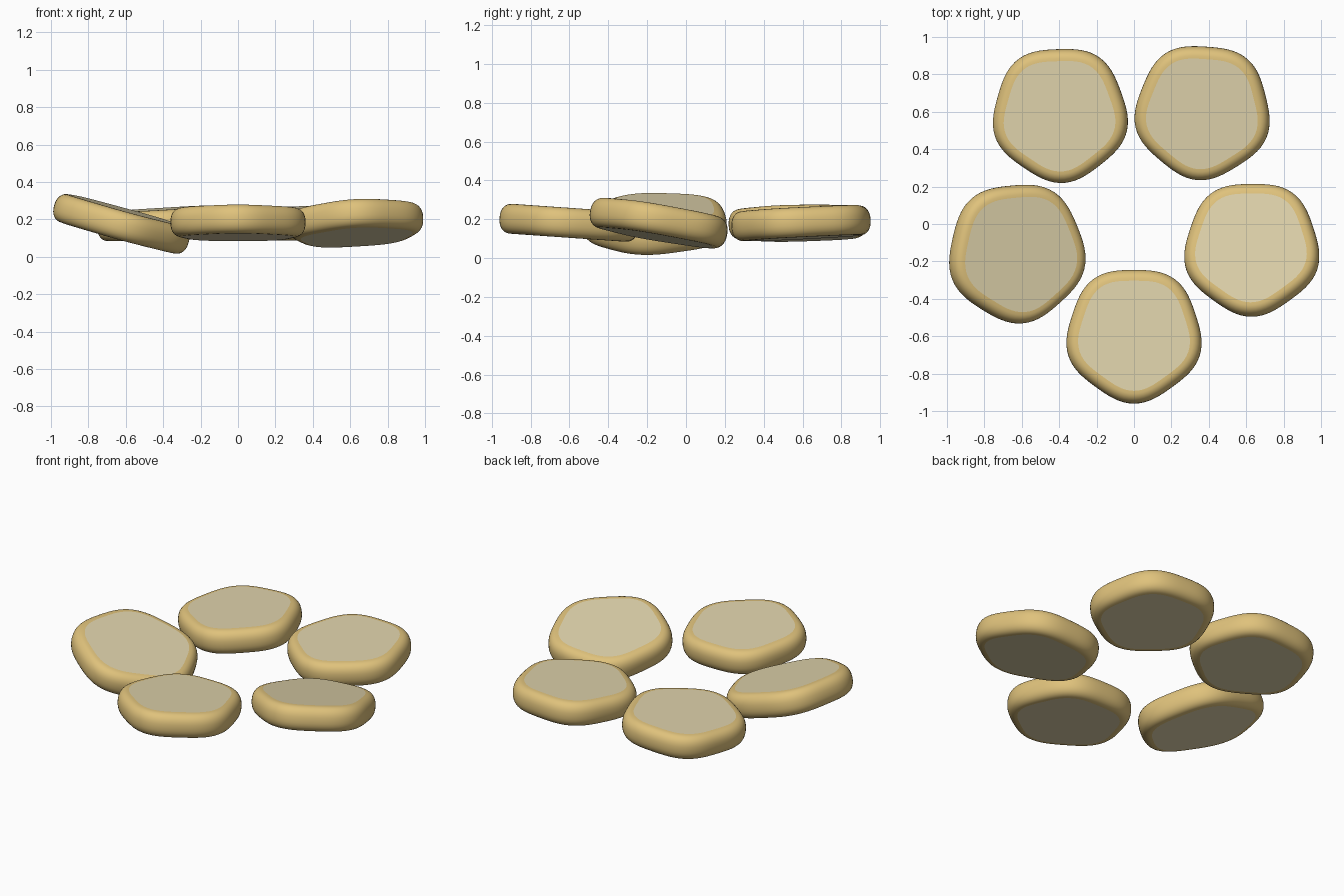
import bpy, bmesh, math
from mathutils import Vector

if "Cube" in bpy.data.objects:
    bpy.data.objects.remove(bpy.data.objects["Cube"])


def material(name, rgb):
    m = bpy.data.materials.new(name)
    m.diffuse_color = (*rgb, 1.0)
    m.use_nodes = True
    m.node_tree.nodes["Principled BSDF"].inputs["Base Color"].default_value = m.diffuse_color
    return m


RIM = material("golden_tan_rim", (0.74, 0.54, 0.20))
CAP = material("pale_beige_face", (0.74, 0.65, 0.41))

SEG, STEPS = 80, 16
HALF_H, INSET, POWER = 0.077, 0.063, 2.3


def spow(v, p):
    return math.copysign(abs(v) ** p, v)


def stone(name, centre, apex, slope, radius=0.358):
    """Rounded pentagon disc with a bulging rim, tilted by its x and y slope."""
    bm = bmesh.new()
    rings = []
    for j in range(STEPS + 1):
        a = -math.pi / 2 + math.pi * j / STEPS
        out = INSET * spow(max(math.cos(a), 0.0), 2 / POWER)
        z = HALF_H * spow(math.sin(a), 2 / POWER)
        ring = []
        for i in range(SEG):
            t = 2 * math.pi * i / SEG
            r = radius - INSET + out + 0.011 * math.cos(5 * (t - math.radians(apex)))
            ring.append(bm.verts.new((r * math.cos(t), r * math.sin(t), z)))
        rings.append(ring)
    # bulging rim
    for lo, hi in zip(rings, rings[1:]):
        for i in range(SEG):
            k = (i + 1) % SEG
            bm.faces.new((lo[i], lo[k], hi[k], hi[i])).smooth = True
    # flat top and bottom faces
    for ring in (rings[-1], rings[0][::-1]):
        bm.faces.new(ring).material_index = 1
    me = bpy.data.meshes.new(name)
    bm.to_mesh(me)
    bm.free()
    me.materials.append(RIM)
    me.materials.append(CAP)
    ob = bpy.data.objects.new(name, me)
    bpy.context.collection.objects.link(ob)
    normal = Vector((-slope[0], -slope[1], 1)).normalized()
    ob.rotation_mode = 'QUATERNION'
    ob.rotation_quaternion = Vector((0, 0, 1)).rotation_difference(normal)
    ob.location = centre
    return ob


# ring of five stones
stone("front_stone", (0.0, -0.592, 0.181), -90, (0.0, -0.07))
stone("right_stone", (0.63, -0.13, 0.18), -18, (0.06, -0.17))
stone("back_right_stone", (0.367, 0.602, 0.18), 50, (0.02, 0.05))
stone("back_left_stone", (-0.395, 0.588, 0.18), 128, (0.06, 0.02))
stone("left_stone", (-0.627, -0.152, 0.178), 203, (-0.275, 0.03), 0.37)
